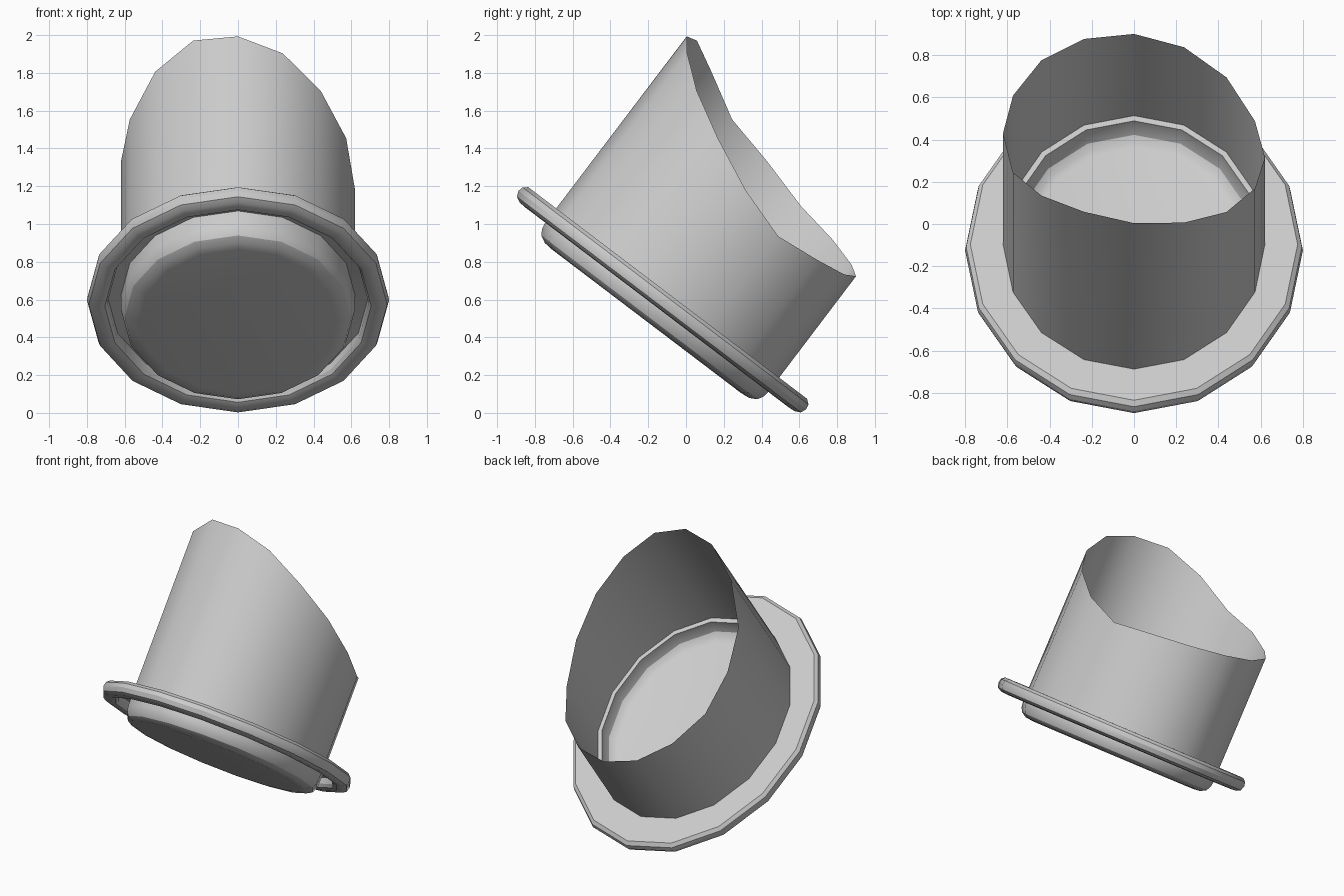
import bpy
import math

cube = bpy.data.objects.get("Cube")
if cube:
    bpy.data.objects.remove(cube, do_unlink=True)

SIDES = 16
STRETCH = 1.195              # oval: longer along local y
OFFSET = -0.461              # centre of the oval along local y
TILT = math.radians(-37.2)   # whole model leans back

grey = bpy.data.materials.new("plain_grey")
grey.use_nodes = True
colour = (0.6, 0.6, 0.6, 1)
grey.diffuse_color = colour
grey.node_tree.nodes["Principled BSDF"].inputs["Base Color"].default_value = colour


def point(i, r, z):
    a = 2 * math.pi * i / SIDES
    return (r * math.sin(a), OFFSET - r * STRETCH * math.cos(a), z)


def lathe(name, rings, closed=False, smooth=30):
    """Join rings of (radius, heights); a zero radius makes a pole."""
    verts, faces, index = [], [], []
    for r, h in rings:
        if r == 0:
            index.append([len(verts)] * SIDES)
            verts.append(point(0, 0, h))
        else:
            index.append([len(verts) + i for i in range(SIDES)])
            verts += [point(i, r, h[i] if isinstance(h, list) else h)
                      for i in range(SIDES)]
    pairs = list(zip(index, index[1:]))
    if closed:
        pairs.append((index[-1], index[0]))
    for low, high in pairs:
        for i in range(SIDES):
            j = (i + 1) % SIDES
            quad = [low[i], low[j], high[j], high[i]]
            faces.append(list(dict.fromkeys(quad)))
    mesh = bpy.data.meshes.new(name)
    mesh.from_pydata(verts, [], faces)
    mesh.materials.append(grey)
    obj = bpy.data.objects.new(name, mesh)
    bpy.context.collection.objects.link(obj)
    obj.rotation_euler.x = TILT
    bpy.ops.object.select_all(action="DESELECT")
    obj.select_set(True)
    bpy.context.view_layer.objects.active = obj
    bpy.ops.object.shade_smooth_by_angle(angle=math.radians(smooth))
    return obj


# Open tube with an uneven slanted rim, from the tall front round to the left
rim = [1.59, 1.52, 1.392, 1.26, 1.13, 1.04, 1.065, 1.09,
       1.12, 1.155, 1.2, 1.24, 1.32, 1.385, 1.52, 1.605]
lathe("tube_wall", [(0.62, 0.44), (0.62, rim)])

# Rounded cup closing the bottom, with a narrow ledge inside the tube
lathe("bottom_cup", [
    (0, 0.26), (0.525, 0.26), (0.568, 0.265), (0.6, 0.285), (0.615, 0.315),
    (0.62, 0.35), (0.62, 0.44), (0.618, 0.483), (0.592, 0.483),
    (0.588, 0.44), (0.575, 0.4), (0.55, 0.378), (0.52, 0.37), (0, 0.37)])

# Flat brim with a rolled outer lip hanging below it
lathe("brim", [
    (0.62, 0.43), (0.69, 0.42), (0.692, 0.38), (0.705, 0.36), (0.73, 0.352),
    (0.765, 0.355), (0.79, 0.37), (0.8, 0.4), (0.795, 0.428), (0.775, 0.447),
    (0.62, 0.447)], closed=True)
